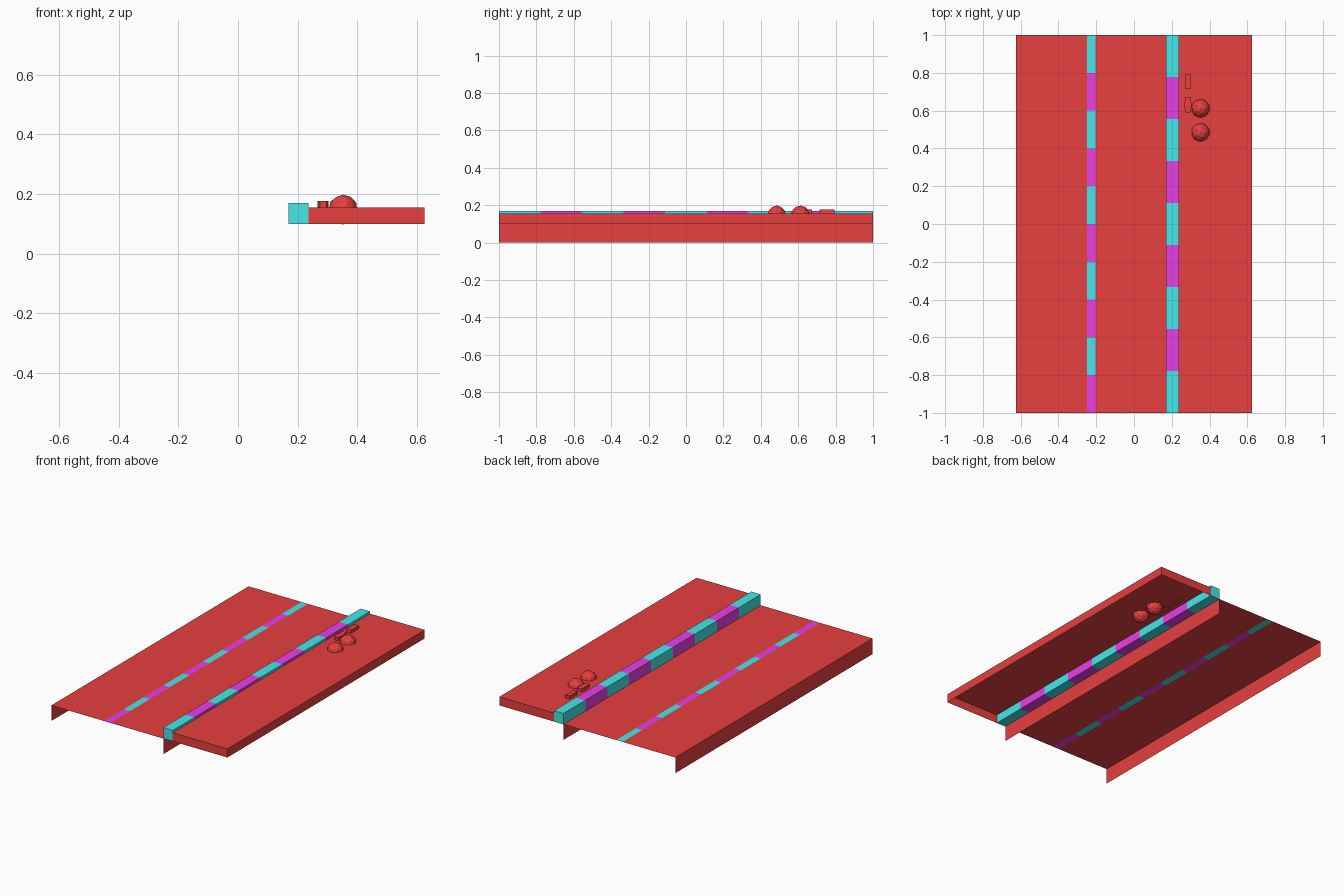
import bpy, bmesh
from mathutils import Matrix

if "Cube" in bpy.data.objects:
    bpy.data.objects.remove(bpy.data.objects["Cube"])


def material(name, color):
    m = bpy.data.materials.new(name)
    m.diffuse_color = (*color, 1)
    m.use_nodes = True
    m.node_tree.nodes["Principled BSDF"].inputs["Base Color"].default_value = m.diffuse_color
    return m


RED = material("red", (0.8, 0.05, 0.05))
CYAN = material("cyan", (0.06, 0.8, 0.82))
MAGENTA = material("magenta", (0.8, 0.05, 0.8))


def finish(bm, name, *mats):
    me = bpy.data.meshes.new(name)
    bm.to_mesh(me)
    bm.free()
    for m in mats:
        me.materials.append(m)
    ob = bpy.data.objects.new(name, me)
    bpy.context.collection.objects.link(ob)
    return ob


def sheet(name, profile, mat):
    """Run an open x-z profile along the whole length of the tile."""
    bm = bmesh.new()
    rows = [[bm.verts.new((x, y, z)) for x, z in profile] for y in (-1, 1)]
    for i in range(len(profile) - 1):
        bm.faces.new((rows[0][i], rows[0][i + 1], rows[1][i + 1], rows[1][i]))
    return finish(bm, name, mat)


def box(bm, x0, x1, y0, y1, z0, z1):
    size = Matrix.Diagonal((x1 - x0, y1 - y0, z1 - z0, 1))
    mid = Matrix.Translation(((x0 + x1) / 2, (y0 + y1) / 2, (z0 + z1) / 2))
    return bmesh.ops.create_cube(bm, size=1, matrix=mid @ size)["verts"]


LINE0, LINE1 = -0.25, -0.205
CURB0, CURB1 = 0.17, 0.237
EDGE, ROAD, WALK = 0.625, 0.1, 0.155

# Road surface on both sides of the lane line, each with a wall to the ground
sheet("road_left", [(-EDGE, 0), (-EDGE, ROAD), (LINE0, ROAD)], RED)
sheet("road_right", [(LINE1, ROAD), (CURB0, ROAD), (CURB0, 0)], RED)

# Lane line of alternating flat stripes
bm = bmesh.new()
for i in range(10):
    y = -1 + 0.2 * i
    f = bm.faces.new([bm.verts.new(p) for p in (
        (LINE0, y, ROAD), (LINE1, y, ROAD), (LINE1, y + 0.2, ROAD), (LINE0, y + 0.2, ROAD))])
    f.material_index = (i + 1) % 2
bmesh.ops.remove_doubles(bm, verts=bm.verts, dist=1e-4)
finish(bm, "lane_line", CYAN, MAGENTA)

# Raised curb of nine painted blocks, without faces between the blocks
bm = bmesh.new()
step = 2 / 9
for i in range(9):
    y = -1 + step * i
    verts = box(bm, CURB0, CURB1, y, y + step, ROAD, 0.17)
    for f in verts[0].link_faces[:] + [f for v in verts for f in v.link_faces]:
        f.material_index = i % 2
inner = [f for f in bm.faces if abs(f.normal.y) > 0.5 and abs(f.calc_center_median().y) < 0.99]
bmesh.ops.delete(bm, geom=inner, context="FACES_ONLY")
bmesh.ops.remove_doubles(bm, verts=bm.verts, dist=1e-4)
finish(bm, "curb", CYAN, MAGENTA)

# Pavement shell: open underneath and against the curb
bm = bmesh.new()
box(bm, CURB1, EDGE, -1, 1, ROAD, WALK)
bm.normal_update()
hidden = [f for f in bm.faces if f.normal.z < -0.5 or f.normal.x < -0.5]
bmesh.ops.delete(bm, geom=hidden, context="FACES")
finish(bm, "pavement", RED)

# Two faceted stones sunk into the pavement
for i, y in enumerate((0.485, 0.612)):
    bm = bmesh.new()
    bmesh.ops.create_icosphere(bm, subdivisions=2, radius=0.05,
                               matrix=Matrix.Translation((0.352, y, 0.148)))
    finish(bm, f"stone_{i + 1}", RED)

# Two small slabs, the second with a tapered front end
bm = bmesh.new()
box(bm, 0.27, 0.302, 0.715, 0.793, 0.15, 0.176)
finish(bm, "slab_back", RED)

bm = bmesh.new()
outline = [(0.275, 0.588), (0.297, 0.588), (0.304, 0.618), (0.302, 0.673),
           (0.27, 0.673), (0.266, 0.618)]
base = bm.faces.new([bm.verts.new((x, y, 0.15)) for x, y in outline])
ext = bmesh.ops.extrude_face_region(bm, geom=[base], use_keep_orig=True)["geom"]
bmesh.ops.translate(bm, vec=(0, 0, 0.026),
                    verts=[g for g in ext if isinstance(g, bmesh.types.BMVert)])
bmesh.ops.recalc_face_normals(bm, faces=bm.faces)
finish(bm, "slab_front", RED)
